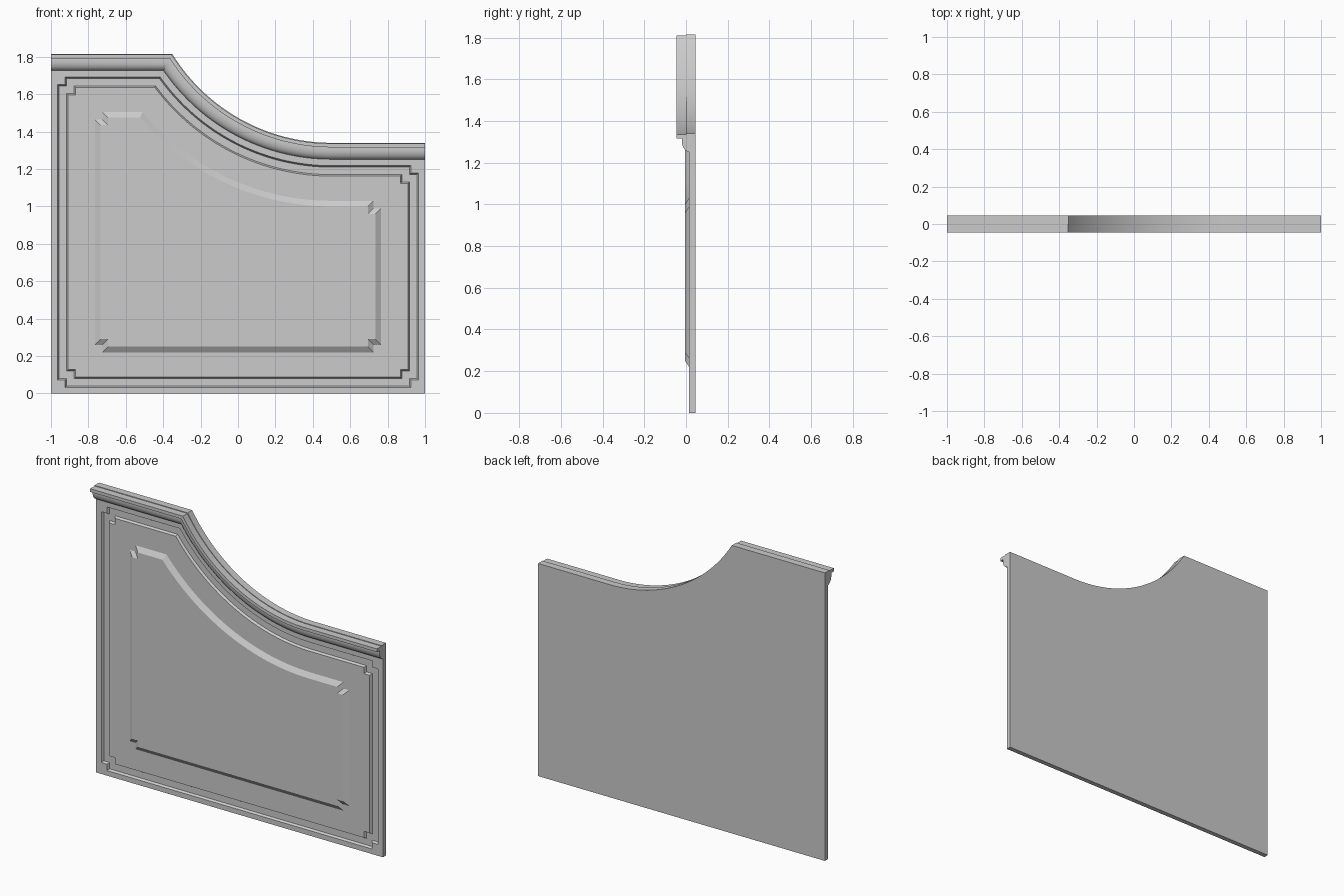
import bpy, bmesh, math

if "Cube" in bpy.data.objects:
    bpy.data.objects.remove(bpy.data.objects["Cube"])

# One plain grey for the whole piece
grey = bpy.data.materials.new("plain grey")
grey.use_nodes = True
colour = (0.6, 0.6, 0.6, 1)
grey.diffuse_color = colour
grey.node_tree.nodes["Principled BSDF"].inputs["Base Color"].default_value = colour

HIGH, LOW = 1.815, 1.34        # heights of the left and right top edges
ARC_X, ARC_R = 0.5, 1.0        # arc centre and radius of the sweeping top
ARC_Z = LOW + ARC_R
STEPS = 32
BACK, FRONT = 0.045, 0.015


def sweep(d):
    """Points of the curved shoulder, moved inwards by d, left to right."""
    r = ARC_R + d
    start = math.acos((ARC_Z - HIGH + d) / r)
    angles = [start * (1 - i / STEPS) for i in range(STEPS + 1)]
    return [(ARC_X - r * math.sin(a), ARC_Z - r * math.cos(a)) for a in angles]


def outline(side, bottom, top, notch):
    """Closed outline with stepped corners, inset from each edge."""
    x = 1 - side
    hi, lo = HIGH - top, LOW - top
    n = notch
    left = [(-x + n, bottom), (-x + n, bottom + n), (-x, bottom + n),
            (-x, hi - n), (-x + n, hi - n), (-x + n, hi)]
    right = [(x - n, lo), (x - n, lo - n), (x, lo - n),
             (x, bottom + n), (x - n, bottom + n), (x - n, bottom)]
    return left + sweep(top) + right


def loft(name, rings, closed):
    """Join matching rings of points into one mesh object."""
    bm = bmesh.new()
    rows = [[bm.verts.new(p) for p in ring] for ring in rings]
    for a, b in zip(rows, rows[1:]):
        count = len(a)
        for i in range(count if closed else count - 1):
            j = (i + 1) % count
            bm.faces.new((a[i], a[j], b[j], b[i]))
    if closed:
        caps = (rows[0], rows[-1])
    else:
        caps = ([r[0] for r in rows], [r[-1] for r in rows])
    for cap in caps:
        bm.faces.new(cap)
    bmesh.ops.remove_doubles(bm, verts=bm.verts[:], dist=0.0001)
    bmesh.ops.recalc_face_normals(bm, faces=bm.faces[:])
    mesh = bpy.data.meshes.new(name)
    bm.to_mesh(mesh)
    bm.free()
    mesh.materials.append(grey)
    obj = bpy.data.objects.new(name, mesh)
    bpy.context.collection.objects.link(obj)
    bpy.ops.object.select_all(action='DESELECT')
    obj.select_set(True)
    bpy.context.view_layer.objects.active = obj
    bpy.ops.object.shade_smooth_by_angle(angle=math.radians(20))
    return obj


def ring(y, side=0, bottom=0, top=0, notch=0):
    return [(x, y, z) for x, z in outline(side, bottom, top, notch)]


def stepped(y, grow, base, notch=0.04):
    side, bottom, top = base
    return ring(y, side + grow, bottom + grow, top + grow, notch)


# Board with a sunken band and a raised, bevelled centre field
band_out = (0.036, 0.032, 0.122)
band_in = (0.084, 0.080, 0.170)
field = (0.235, 0.22, 0.31)
WALL, SUNK = 0.008, FRONT + 0.014
loft("panel_board", [
    ring(BACK), ring(FRONT),
    stepped(FRONT, 0, band_out), stepped(SUNK, WALL, band_out),
    stepped(SUNK, 0, band_in), stepped(FRONT, WALL, band_in),
    stepped(FRONT, 0, field), stepped(-0.005, 0.03, field),
], closed=True)

# Moulding along the top edge: flat lip above a rounded underside
profile = [(FRONT, 0), (0, 0), (0, 0.004), (-BACK, 0.004),
           (-BACK, 0.024), (-0.02, 0.024)]
for i in range(11):
    t = math.pi / 2 * i / 10
    profile.append((FRONT - 0.035 * math.cos(t), 0.035 + 0.053 * math.sin(t)))
loft("top_moulding", [
    [(x, y, z) for x, z in [(-1, HIGH - d)] + sweep(d) + [(1, LOW - d)]]
    for y, d in profile
], closed=False)
